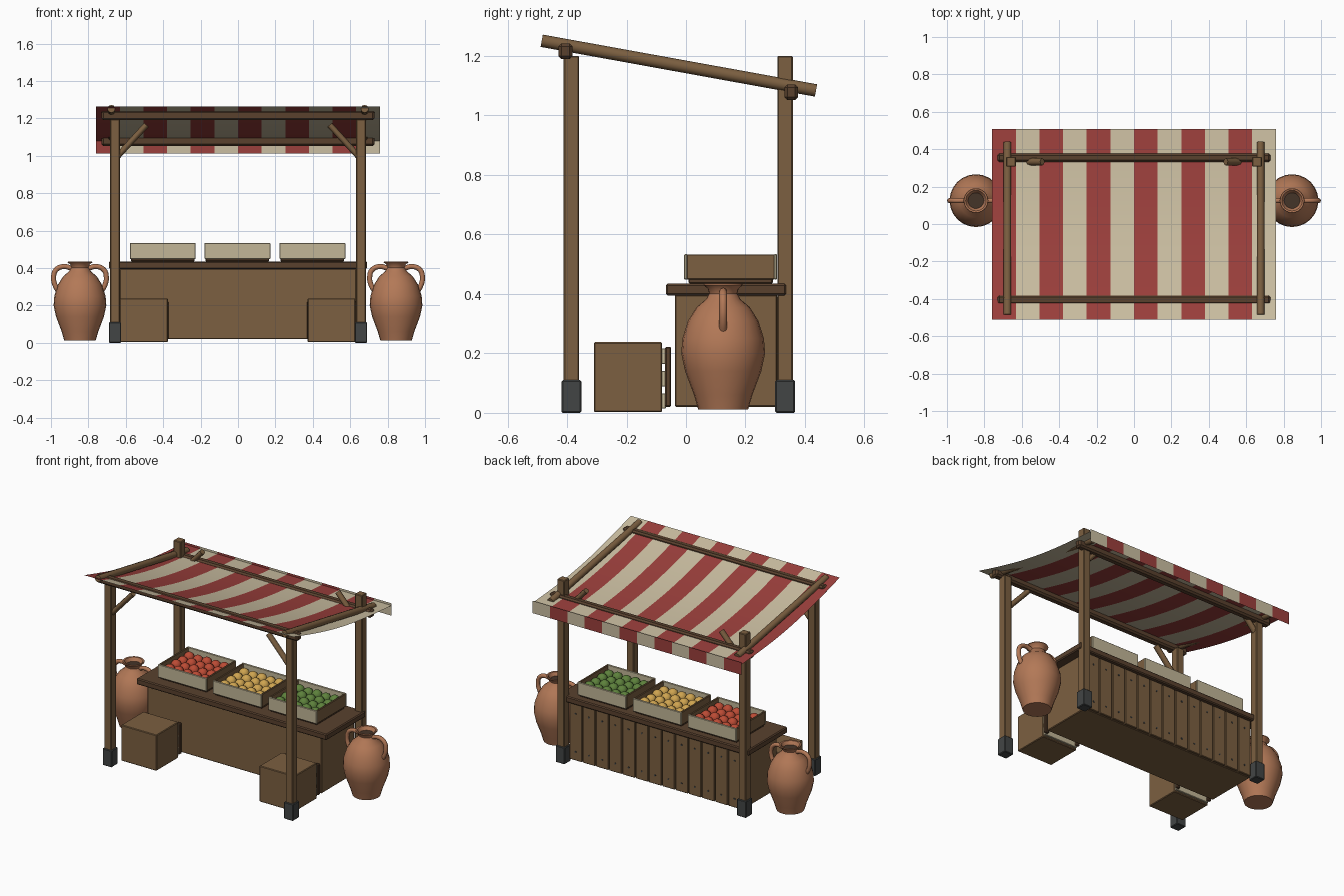
import bpy, bmesh
from math import pi, sin, cos
from mathutils import Vector

if "Cube" in bpy.data.objects:
    bpy.data.objects.remove(bpy.data.objects["Cube"])


def material(name, r, g, b):
    m = bpy.data.materials.new(name)
    m.use_nodes = True
    m.diffuse_color = (r, g, b, 1)
    bsdf = m.node_tree.nodes["Principled BSDF"]
    bsdf.inputs["Base Color"].default_value = (r, g, b, 1)
    bsdf.inputs["Roughness"].default_value = 0.8
    return m


WOOD = material("wood", 0.20, 0.115, 0.052)
DARK = material("dark_wood", 0.10, 0.053, 0.027)
PALE = material("pale_wood", 0.54, 0.47, 0.31)
CREAM = material("cream_cloth", 0.60, 0.52, 0.36)
RED = material("red_cloth", 0.33, 0.05, 0.045)
CLAY = material("clay", 0.45, 0.19, 0.095)
SOOT = material("jar_inside", 0.06, 0.035, 0.022)
IRON = material("iron", 0.055, 0.06, 0.06)
FRUIT = {"red": material("red_fruit", 0.50, 0.07, 0.035),
         "yellow": material("yellow_fruit", 0.62, 0.37, 0.08),
         "green": material("green_fruit", 0.11, 0.22, 0.045)}


def finish(name, bm, *mats, smooth=False):
    mesh = bpy.data.meshes.new(name)
    bm.to_mesh(mesh)
    bm.free()
    ob = bpy.data.objects.new(name, mesh)
    bpy.context.collection.objects.link(ob)
    for m in mats:
        mesh.materials.append(m)
    if smooth:
        bpy.ops.object.select_all(action='DESELECT')
        ob.select_set(True)
        bpy.context.view_layer.objects.active = ob
        bpy.ops.object.shade_smooth_by_angle(angle=pi / 4)
    return ob


def box(name, x, y, z, mat, bevel=0.004):
    """Box from (low, high) ranges on each axis."""
    bm = bmesh.new()
    bmesh.ops.create_cube(bm, size=1)
    for v in bm.verts:
        v.co = [(r[0] + r[1]) / 2 + c * (r[1] - r[0]) for r, c in zip((x, y, z), v.co)]
    ob = finish(name, bm, mat)
    if bevel:
        mod = ob.modifiers.new("edges", 'BEVEL')
        mod.width, mod.segments = bevel, 1
    return ob


def around(c, half):
    return (c - half, c + half)


def rod(name, a, b, radius, mat, sides=10):
    a, b = Vector(a), Vector(b)
    bm = bmesh.new()
    bmesh.ops.create_cone(bm, cap_ends=True, segments=sides, radius1=radius,
                          radius2=radius, depth=(b - a).length)
    ob = finish(name, bm, mat, smooth=sides > 4)
    ob.location = (a + b) / 2
    ob.rotation_euler = (b - a).to_track_quat('Z', 'Y').to_euler()
    return ob


# Frame: posts with iron shoes, braces, rafters and cross beams
POST_X = 0.658
for sx, side in ((1, "left"), (-1, "right")):
    for y, end in ((-0.385, "front"), (0.333, "back")):
        tag = f"{end}_{side}"
        box(f"post_{tag}", around(sx * POST_X, 0.026), around(y, 0.026), (0.005, 1.2), WOOD)
        box(f"post_shoe_{tag}", around(sx * POST_X, 0.033), around(y, 0.033), (0, 0.11), IRON)
        brace = rod(f"brace_{tag}", (sx * 0.655, y, 0.985), (sx * 0.49, y, 1.165), 0.019, WOOD, 8)
        brace.scale.y = 0.85
    rod(f"rafter_{side}", (sx * 0.677, -0.485, 1.251), (sx * 0.677, 0.437, 1.084), 0.021, WOOD)
box("front_beam", (-0.73, 0.73), around(-0.405, 0.024), around(1.216, 0.026), DARK, 0.01)
box("back_beam", (-0.73, 0.73), around(0.354, 0.023), around(1.078, 0.026), DARK, 0.01)

# Striped cloth: sagging canopy and hanging strip at the back
STRIPES, ROWS, HALF = 12, 16, 0.758
FRONT, BACK = -0.51, 0.508


def striped_sheet(name, path):
    bm = bmesh.new()
    grid = [[bm.verts.new((-HALF + 2 * HALF * i / STRIPES, y, z)) for i in range(STRIPES + 1)]
            for y, z in path]
    for low, high in zip(grid, grid[1:]):
        for i in range(STRIPES):
            f = bm.faces.new((low[i], low[i + 1], high[i + 1], high[i]))
            f.material_index = i % 2
    return finish(name, bm, RED, CREAM, smooth=True)


steps = [r / ROWS for r in range(ROWS + 1)]
striped_sheet("canopy", [(FRONT + (BACK - FRONT) * t, 1.262 - 0.182 * t - 0.035 * sin(pi * t))
                         for t in steps])
striped_sheet("canopy_valance", [(BACK, 1.013), (BACK, 1.094)])

# Counter with a planked, nailed back
box("counter_body", (-0.632, 0.632), (-0.037, 0.306), (0.02, 0.397), WOOD)
box("counter_top", (-0.69, 0.69), (-0.068, 0.337), (0.395, 0.435), DARK, 0.006)
PLANKS = 13
pitch = 1.25 / PLANKS
for i in range(PLANKS):
    x = (i - (PLANKS - 1) / 2) * pitch
    box(f"back_plank_{i + 1}", around(x, pitch / 2 - 0.003), (0.304, 0.32), (0.022, 0.392), WOOD, 0.003)
    for z in (0.08, 0.33):
        rod(f"plank_nail_{i + 1}", (x, 0.317, z), (x, 0.323, z), 0.006, IRON, 6)

# Fruit crates
for cx, colour in ((-0.402, "red"), (-0.003, "yellow"), (0.398, "green")):
    low, high = cx - 0.176, cx + 0.176
    box(f"{colour}_crate_base", (low + 0.006, high - 0.006), (0.008, 0.292), (0.435, 0.452), DARK)
    for n, x in enumerate(((low, low + 0.012), (high - 0.012, high))):
        box(f"{colour}_crate_end_{n + 1}", x, (0.002, 0.298), (0.448, 0.533), WOOD, 0.003)
    for n, y in enumerate(((-0.006, 0.005), (0.295, 0.306))):
        box(f"{colour}_crate_side_{n + 1}", (low, high), y, (0.448, 0.534), PALE, 0.003)
    bm = bmesh.new()
    for i in range(5):
        for j in range(4):
            ball = bmesh.ops.create_uvsphere(bm, u_segments=12, v_segments=8, radius=0.033)
            lift = 0.004 * ((i + j) % 2)
            bmesh.ops.translate(bm, verts=ball["verts"],
                                vec=(cx + (i - 2) * 0.064, 0.15 + (j - 1.5) * 0.067, 0.492 + lift))
    finish(f"{colour}_fruit", bm, FRUIT[colour], smooth=True)

# Boxes on the ground, slatted on the side facing the counter
for cx, side in ((0.5, "left"), (-0.503, "right")):
    box(f"ground_box_{side}", around(cx, 0.128), (-0.31, -0.08), (0.003, 0.238), WOOD)
    for n, z in enumerate((0.04, 0.115, 0.19)):
        box(f"ground_box_slat_{side}_{n + 1}", around(cx, 0.122), (-0.082, -0.068), around(z, 0.026), PALE, 0.002)
    for n, x in enumerate((cx - 0.118, cx + 0.118)):
        box(f"ground_box_batten_{side}_{n + 1}", around(x, 0.013), (-0.07, -0.05), (0.02, 0.222), DARK)

# Clay jars with two handles
PROFILE = [(0.084, 0.012), (0.098, 0.06), (0.128, 0.14), (0.141, 0.2), (0.137, 0.25),
           (0.118, 0.31), (0.09, 0.355), (0.058, 0.382), (0.047, 0.402), (0.052, 0.418),
           (0.066, 0.43), (0.064, 0.435), (0.055, 0.433), (0.042, 0.412)]
HANDLE = [(0.045, 0.398), (0.085, 0.408), (0.128, 0.39), (0.141, 0.35), (0.134, 0.31), (0.113, 0.272)]
SIDES = 24


def jar(name, cx, cy):
    bm = bmesh.new()
    rings = [[bm.verts.new((r * cos(2 * pi * k / SIDES), r * sin(2 * pi * k / SIDES), z))
              for k in range(SIDES)] for r, z in PROFILE]
    for a, b in zip(rings, rings[1:]):
        for k in range(SIDES):
            n = (k + 1) % SIDES
            bm.faces.new((a[k], a[n], b[n], b[k]))
    bm.faces.new(rings[0][::-1])
    bm.faces.new(rings[-1]).material_index = 1
    finish(f"{name}_body", bm, CLAY, SOOT, smooth=True).location = (cx, cy, 0)
    for s, end in ((1, "left"), (-1, "right")):
        curve = bpy.data.curves.new(f"{name}_handle_{end}", 'CURVE')
        curve.dimensions = '3D'
        curve.bevel_depth, curve.bevel_resolution = 0.0135, 2
        curve.resolution_u = 4
        spline = curve.splines.new('BEZIER')
        spline.bezier_points.add(len(HANDLE) - 1)
        for p, (r, z) in zip(spline.bezier_points, HANDLE):
            p.co = (s * r, 0, z)
            p.handle_left_type = p.handle_right_type = 'AUTO'
        curve.materials.append(CLAY)
        ob = bpy.data.objects.new(curve.name, curve)
        ob.location = (cx, cy, 0)
        bpy.context.collection.objects.link(ob)


jar("jar_left", 0.845, 0.125)
jar("jar_right", -0.845, 0.125)
